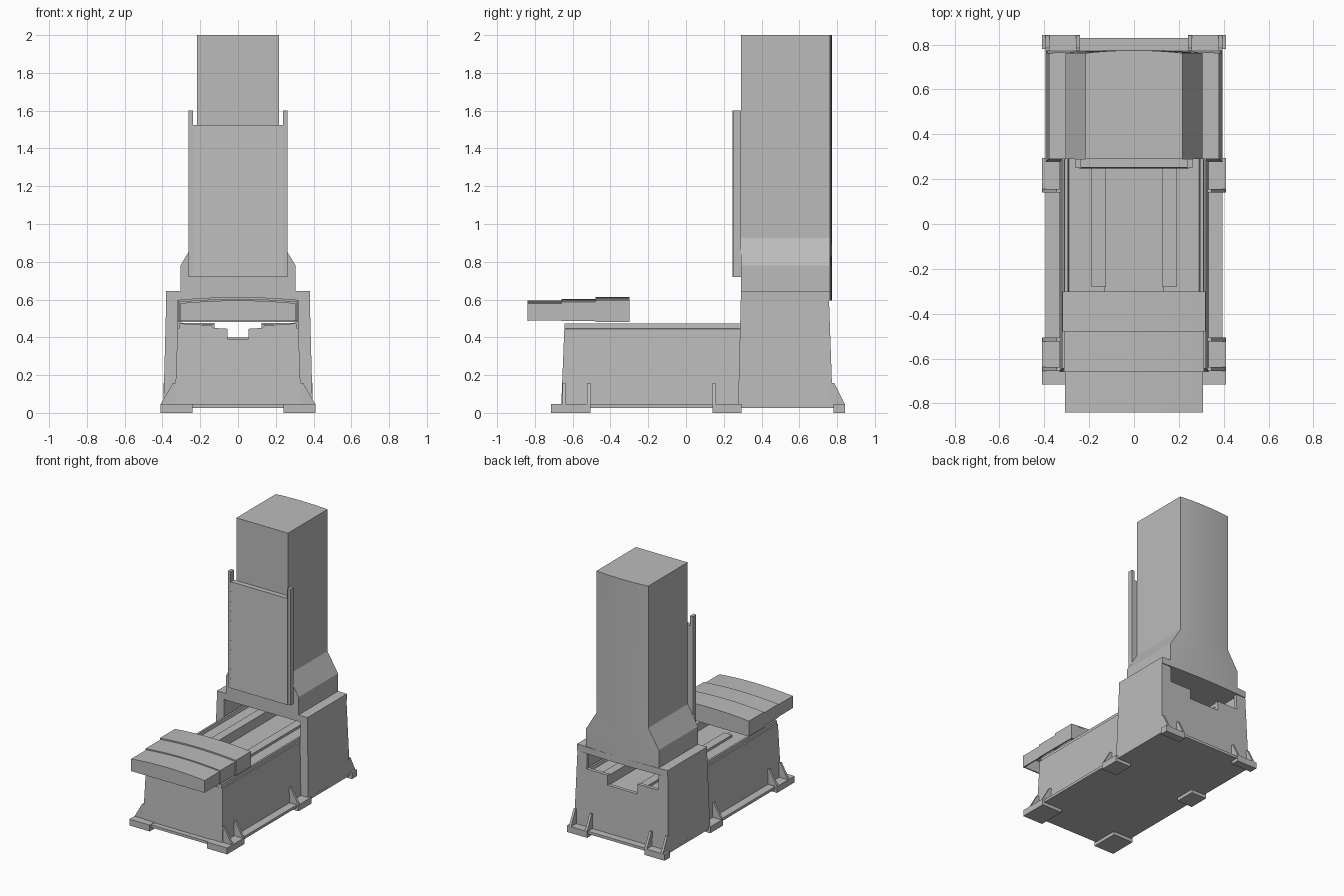
import bpy, bmesh, math
from mathutils import Vector

if "Cube" in bpy.data.objects:
    bpy.data.objects.remove(bpy.data.objects["Cube"])

grey = bpy.data.materials.new("machine grey")
grey.use_nodes = True
color = (0.5, 0.5, 0.5, 1)
grey.diffuse_color = color
grey.node_tree.nodes["Principled BSDF"].inputs["Base Color"].default_value = color


def loft(name, rings, adjust=None, smooth=False):
    """Closed solid through rings of equal point count."""
    bm = bmesh.new()
    loops = [[bm.verts.new(p) for p in ring] for ring in rings]
    n = len(rings[0])
    for a, b in zip(loops, loops[1:]):
        for i in range(n):
            j = (i + 1) % n
            bm.faces.new((a[i], a[j], b[j], b[i]))
    bm.faces.new(loops[0])
    bm.faces.new(loops[-1])
    if adjust:
        for v in bm.verts:
            v.co += Vector(adjust(v.co))
    bmesh.ops.recalc_face_normals(bm, faces=bm.faces)
    mesh = bpy.data.meshes.new(name)
    bm.to_mesh(mesh)
    bm.free()
    mesh.materials.append(grey)
    ob = bpy.data.objects.new(name, mesh)
    bpy.context.collection.objects.link(ob)
    if smooth:
        bpy.ops.object.select_all(action='DESELECT')
        ob.select_set(True)
        bpy.context.view_layer.objects.active = ob
        bpy.ops.object.shade_smooth_by_angle(angle=math.radians(15))
    return ob


def prism_y(name, xz, y0, y1, adjust=None, smooth=False):
    return loft(name, [[(x, y, z) for x, z in xz] for y in (y0, y1)], adjust, smooth)


def prism_x(name, yz, x0, x1):
    return loft(name, [[(x, y, z) for y, z in yz] for x in (x0, x1)])


def box(name, x0, x1, y0, y1, z0, z1):
    return prism_y(name, [(x0, z0), (x1, z0), (x1, z1), (x0, z1)], y0, y1)


def both(half):
    """Mirror a half outline (x >= 0) to a full one."""
    return half + [(-x, z) for x, z in reversed(half)]


def flip(points, s):
    return [(x * s, z) for x, z in points]


# Outer walls lean inwards towards the top
def lean_front(co):
    return (0, (co.z - 0.05) * 0.04 if co.y < 0 else 0, 0)


def lean_base(co):
    return (0, (co.z - 0.6) * (0.025 if co.y < 0.5 else -0.035), 0)


# Base plate
box("base_plate", -0.395, 0.395, -0.70, 0.83, 0.025, 0.045)

# Bed with a sunken trough and raised rims
bed = both([(0.335, 0.03), (0.32, 0.445), (0.312, 0.447), (0.31, 0.473),
            (0.295, 0.473), (0.29, 0.45), (0.13, 0.45), (0.13, 0.39)])
prism_y("bed", bed, -0.66, 0.75, lean_front)
for s, side in ((1, "left"), (-1, "right")):
    prism_y("bed_front_wall_" + side,
            flip([(0.055, 0.38), (0.055, 0.445), (0.13, 0.45), (0.14, 0.463),
                  (0.30, 0.473), (0.30, 0.38)], s), -0.655, -0.60, lean_front)
    box("slide_way_" + side, *sorted((s * 0.125, s * 0.19)), -0.28, 0.74, 0.44, 0.468)

    # Column base side walls
    prism_y("column_base_wall_" + side,
            flip([(0.32, 0.03), (0.395, 0.03), (0.38, 0.6), (0.32, 0.6)], s),
            0.29, 0.757, lean_base)

    # Feet along the sides
    for label, y0, y1, inner in (("front", -0.715, -0.505, 0.24),
                                 ("middle", 0.14, 0.295, 0.28),
                                 ("back", 0.78, 0.842, 0.24)):
        x0, x1 = sorted((s * inner, s * 0.41))
        box(f"{label}_foot_{side}", x0, x1, y0, y1, 0, 0.048)

    # Side ribs above the feet
    rib = flip([(0.32, 0.04), (0.41, 0.045), (0.345, 0.158), (0.32, 0.158)], s)
    for i, y in enumerate((-0.655, -0.523, 0.14)):
        prism_y(f"side_rib_{side}_{i}", rib, y, y + 0.017)

    # Back ribs
    for i, x in enumerate((0.25, 0.385)):
        prism_x(f"back_rib_{side}_{i}",
                [(0.755, 0.04), (0.842, 0.045), (0.785, 0.158), (0.755, 0.158)],
                s * x - 0.009, s * x + 0.009)

# Back wall of the column base with a stepped opening
prism_y("column_base_back_wall",
        both([(0.394, 0.03), (0.38, 0.6), (0.30, 0.6), (0.30, 0.475),
              (0.125, 0.475), (0.125, 0.40)]), 0.73, 0.757, lean_base)

# Column: shoulder, flare and tower with a gently bowed back
rings = []
for z, w in ((0.595, 0.38), (0.645, 0.38), (0.645, 0.305), (0.78, 0.305),
             (0.925, 0.217), (2.0, 0.217)):
    bow = [1 - i / 5 for i in range(11)]
    rings.append([(-w, 0.29, z), (w, 0.29, z)] +
                 [(w * t, 0.774 - 0.012 * t * t, z) for t in bow])
loft("column", rings, smooth=True)

# Vertical way cover: overlapping slats between two guide rails
count = 11
low, high = 0.72, 1.525
step = (high - low) / count
for i in range(count):
    z = low + i * step
    prism_x(f"cover_slat_{i}", [(0.29, z), (0.247, z), (0.252, z + step), (0.29, z + step)],
            -0.237, 0.237)
for s, side in ((1, "left"), (-1, "right")):
    x0, x1 = sorted((s * 0.237, s * 0.262))
    box("guide_rail_" + side, x0, x1, 0.252, 0.29, 0.72, 1.6)
    x0, x1 = sorted((s * 0.237, s * 0.243))
    box("guide_rail_lip_" + side, x0, x1, 0.246, 0.26, 0.72, 1.6)

# Telescopic bed cover: three hollow arched hoods
for i, (y0, y1, w, top, foot) in enumerate(((-0.84, -0.655, 0.308, 0.595, 0.488),
                                            (-0.66, -0.475, 0.313, 0.603, 0.487),
                                            (-0.48, -0.30, 0.318, 0.613, 0.482))):
    arc = [(w * (1 - k / 4), top - 0.015 * (1 - k / 4) ** 2) for k in range(9)]
    inside = [(x * 0.97, z - 0.01) for x, z in reversed(arc)]
    hood = ([(w, foot)] + arc + [(-w, foot), (-w * 0.97, foot)] + inside
            + [(w * 0.97, foot)])
    prism_y(f"bed_cover_hood_{i}", hood, y0, y1, smooth=True)
    plate = [(w, foot)] + arc + [(-w, foot)]
    prism_y(f"bed_cover_front_plate_{i}", [(x * 0.995, z - 0.001) for x, z in plate],
            y0 + 0.0005, y0 + 0.01)
    if i == 2:
        prism_y("bed_cover_back_plate", [(x * 0.995, z - 0.001) for x, z in plate],
                y1 - 0.01, y1 - 0.0005)
